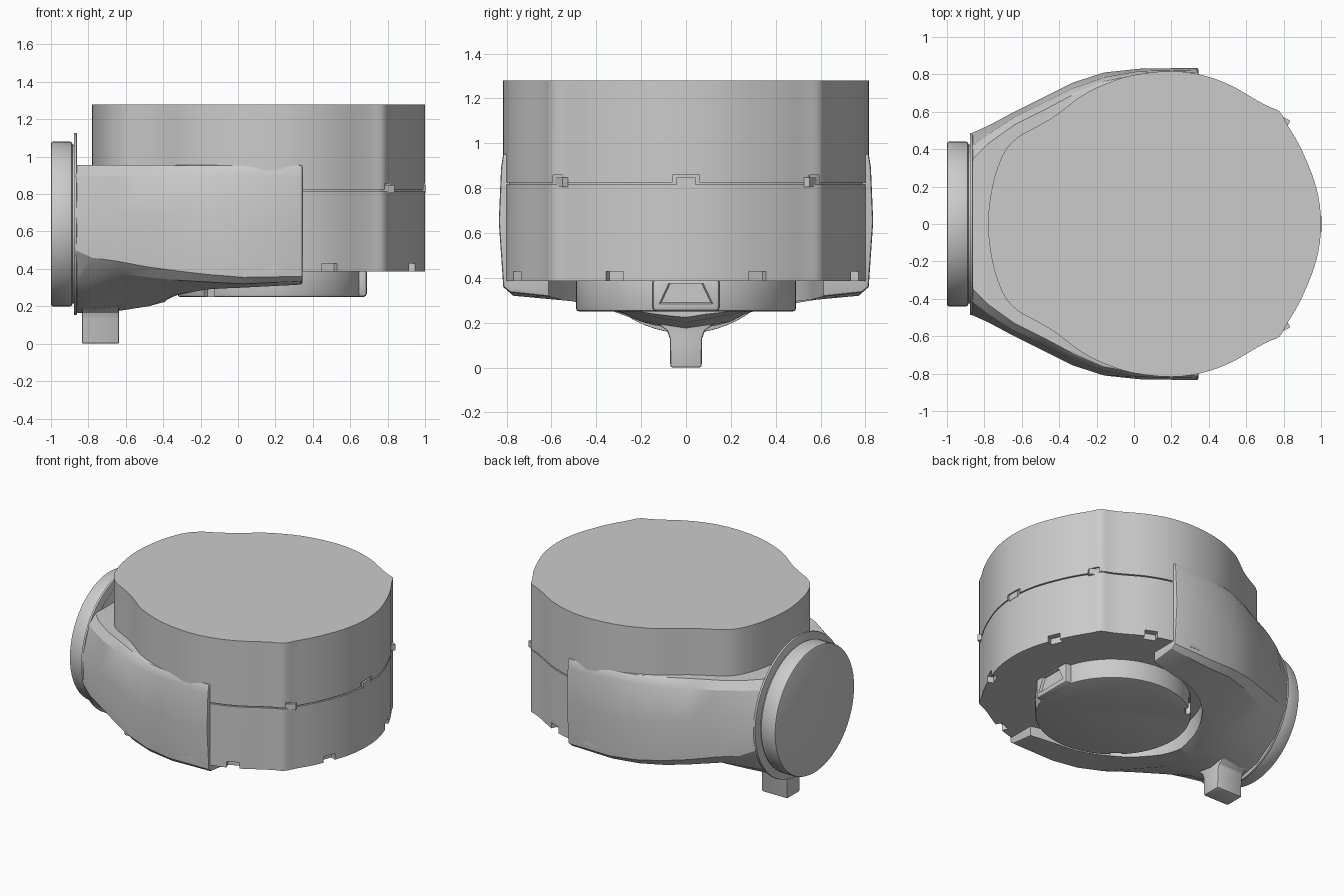
import bpy, bmesh, math
from mathutils import Vector, Matrix

if "Cube" in bpy.data.objects:
    bpy.data.objects.remove(bpy.data.objects["Cube"])


def make(name, bm):
    bmesh.ops.recalc_face_normals(bm, faces=bm.faces)
    me = bpy.data.meshes.new(name)
    bm.to_mesh(me)
    bm.free()
    ob = bpy.data.objects.new(name, me)
    bpy.context.collection.objects.link(ob)
    return ob


def loft(name, rings):
    bm = bmesh.new()
    rows = [[bm.verts.new(p) for p in r] for r in rings]
    n = len(rows[0])
    for a, b in zip(rows, rows[1:]):
        for i in range(n):
            bm.faces.new((a[i], a[(i + 1) % n], b[(i + 1) % n], b[i]))
    bm.faces.new(rows[0])
    bm.faces.new(rows[-1])
    return make(name, bm)


def prism(name, outline, z0, z1):
    return loft(name, [[(x, y, z) for x, y in outline] for z in (z0, z1)])


def box(name, centre, size, turn=0):
    bm = bmesh.new()
    bmesh.ops.create_cube(bm, size=1, matrix=Matrix.Translation(centre)
                          @ Matrix.Rotation(turn, 4, 'Z') @ Matrix.Diagonal((*size, 1)))
    return make(name, bm)


def activate(ob):
    bpy.ops.object.select_all(action='DESELECT')
    ob.select_set(True)
    bpy.context.view_layer.objects.active = ob


def bevel(ob, width, angle=50, seg=2):
    activate(ob)
    m = ob.modifiers.new("bevel", 'BEVEL')
    m.width, m.segments, m.limit_method = width, seg, 'ANGLE'
    m.angle_limit = math.radians(angle)
    bpy.ops.object.modifier_apply(modifier=m.name)


def cut(ob, cutter):
    activate(ob)
    m = ob.modifiers.new("cut", 'BOOLEAN')
    m.operation, m.object, m.solver = 'DIFFERENCE', cutter, 'EXACT'
    bpy.ops.object.modifier_apply(modifier=m.name)
    bpy.data.objects.remove(cutter)


def mirrored(half):
    return half + [(x, -y) for x, y in half[-2:0:-1]]


def smooth_loop(pts, steps=3):
    out, n = [], len(pts)
    for i in range(n):
        a, b, c, d = (Vector(pts[(i + k) % n]) for k in (-1, 0, 1, 2))
        for s in range(steps):
            t = s / steps
            p = 0.5 * (2 * b + (c - a) * t + (2 * a - 5 * b + 4 * c - d) * t * t
                       + (3 * b - a - 3 * c + d) * t ** 3)
            out.append((p.x, p.y))
    return out


# Main canister: one plan outline, split by a thin seam groove
half = [(-.78, 0), (-.77, .13), (-.74, .27), (-.69, .39), (-.62, .465), (-.53, .515),
        (-.42, .58), (-.28, .685), (-.15, .75), (0, .797), (.2, .817), (.37, .795),
        (.52, .74), (.65, .665), (.72, .628), (.78, .60), (.82, .53), (.885, .42),
        (.95, .27), (.987, .14), (1, 0)]
outline = smooth_loop(mirrored(half))
core = [(.18 + (x - .18) * .985, y * .985) for x, y in outline]
upper = prism("upper_canister", outline, .825, 1.28)
lower = prism("lower_canister", outline, .385, .817)
prism("seam_core", core, .44, 1.2)

# Seam latch tabs, sitting in notches of the upper shell
for x, y, a in ((1.0, 0, 0), (.797, .57, 1.08), (.797, -.57, -1.08)):
    cut(upper, box("notch", (x, y, .835), (.03, .12, .045), a))
    r = Vector((math.cos(a), math.sin(a))) * .013
    box("latch_tab", (x - r.x, y - r.y, .827), (.03, .085, .042), a)

# Bottom edge notches of the lower shell
for s in (1, -1):
    for x, y, a in ((.935, .32, .4), (.49, .755, 1.18)):
        cut(lower, box("notch", (x, s * y, .40), (.09, .085, .055), s * a))

# Base disc with a grip boss and small rim notches
disc = prism("base_disc", [(.175 + .497 * math.cos(i * math.tau / 64),
                            .49 * math.sin(i * math.tau / 64)) for i in range(64)], .25, .45)
bevel(disc, .012)
for s in (1, -1):
    cut(disc, box("notch", (-.16, s * .37, .28), (.07, .07, .1), s * 2.3))
boss = box("grip_boss", (.63, 0, .325), (.12, .30, .15))
bevel(boss, .02)
scoop = loft("scoop", [[(x, -w, z), (x, w, z), (x, v, .375), (x, -v, .375)]
                       for x, w, z, v in ((.675, .11, .29, .07), (.72, .14, .27, .09))])
cut(boss, scoop)

# Duct cradle: lofted from the round inlet into two side arms
sections = [
    (-.87, [(0, .955), (.34, .955), (.41, .90), (.485, .70), (.47, .50), (.37, .33), (.2, .21), (0, .165)]),
    (-.78, [(0, .955), (.43, .955), (.48, .90), (.525, .70), (.52, .46), (.42, .34), (.15, .19), (0, .165)]),
    (-.64, [(0, .955), (.53, .955), (.57, .90), (.60, .69), (.59, .44), (.52, .375), (.2, .205), (0, .175)]),
    (-.48, [(0, .955), (.61, .955), (.65, .90), (.68, .68), (.67, .41), (.61, .355), (.25, .235), (0, .20)]),
    (-.33, [(0, .955), (.69, .955), (.725, .90), (.755, .67), (.74, .39), (.69, .34), (.35, .265), (0, .24)]),
    (-.16, [(0, .955), (.765, .955), (.785, .90), (.81, .66), (.79, .37), (.75, .33), (.45, .29), (0, .28)]),
    (.03, [(0, .955), (.805, .955), (.818, .90), (.83, .65), (.81, .355), (.77, .32), (.5, .295), (0, .29)]),
    (.345, [(0, .955), (.815, .955), (.825, .89), (.835, .65), (.815, .36), (.785, .335), (.55, .31), (0, .30)]),
]
duct = loft("duct_cradle", [[(x, y, z) for y, z in p] + [(x, -y, z) for y, z in p[-2:0:-1]]
                            for x, p in sections])
bevel(duct, .012, 65)
r = .57
clear = [(.18 + r * math.cos(t), r * math.sin(t)) for t in
         [math.pi / 2 + math.pi * i / 32 for i in range(33)]]
clear = [(.6, .68)] + [(.3, .60)] + clear[1:-1] + [(.3, -.60), (.6, -.68)]
cut(duct, prism("clearance", clear, .1, .45))

# Support foot under the inlet, flared into the duct
foot = loft("support_foot", [[(-.835, -w, z), (-.635, -w, z), (-.635, w, z), (-.835, w, z)]
                             for w, z in ((.07, 0), (.072, .13), (.085, .165), (.13, .20), (.13, .30))])
bevel(foot, .01, 60)


# Round inlet: flange and cap
def inlet(name, x0, x1, rad, width):
    ob = loft(name, [[(x, rad * math.cos(i * math.tau / 64), .64 + rad * math.sin(i * math.tau / 64))
                      for i in range(64)] for x in (x0, x1)])
    bevel(ob, width)


inlet("inlet_flange", -.877, -.862, .487, .003)
inlet("inlet_neck", -.90, -.86, .425, .003)
inlet("inlet_cap", -1.0, -.886, .44, .01)

for ob in list(bpy.data.objects):
    activate(ob)
    bpy.ops.object.shade_smooth_by_angle(angle=math.radians(25))
